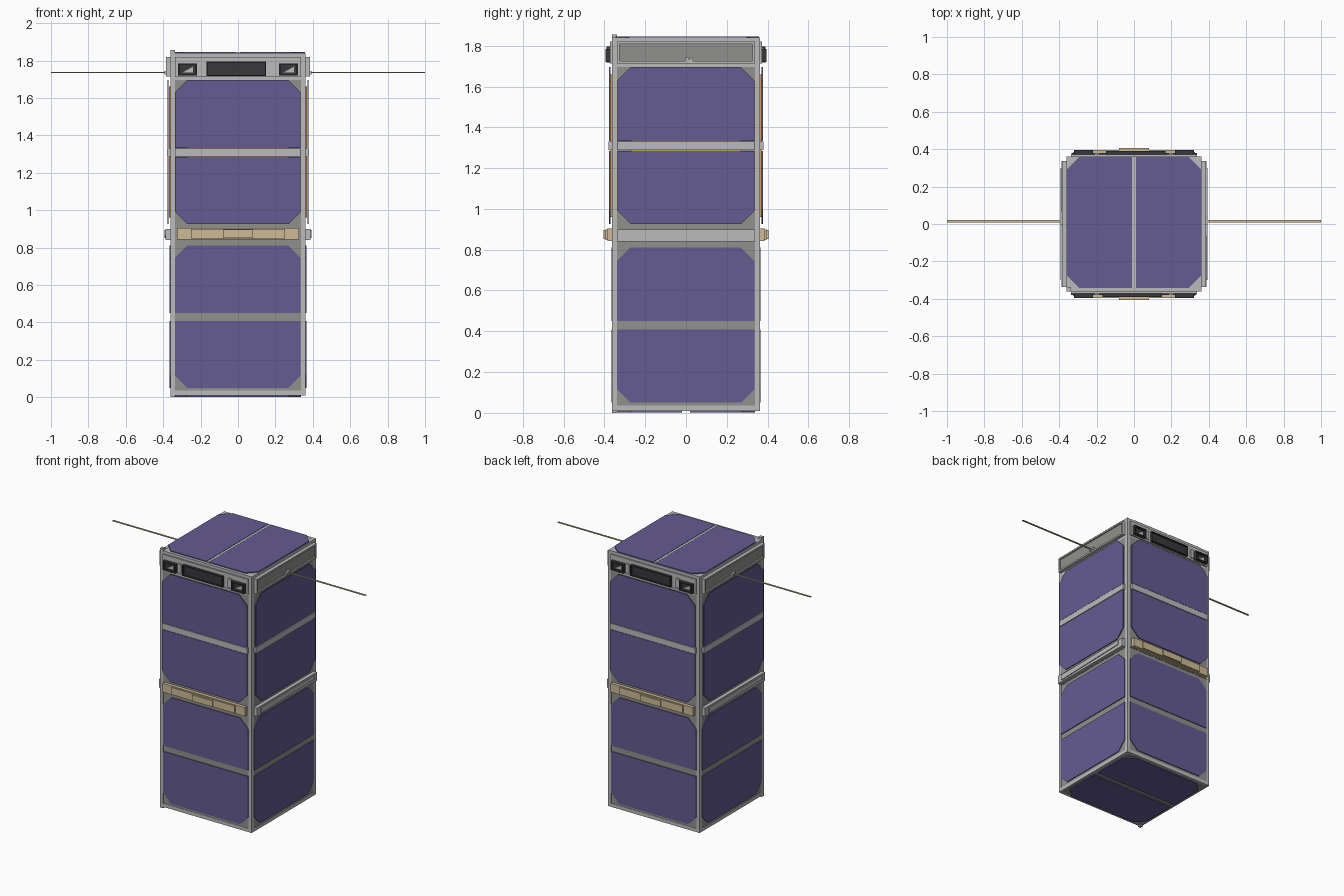
import bpy, bmesh, math
from mathutils import Matrix, Vector

if "Cube" in bpy.data.objects:
    bpy.data.objects.remove(bpy.data.objects["Cube"])


def mat(name, c):
    m = bpy.data.materials.new(name)
    m.diffuse_color = (*c, 1)
    m.use_nodes = True
    m.node_tree.nodes["Principled BSDF"].inputs["Base Color"].default_value = m.diffuse_color
    return m


PURPLE = mat("cell_purple", (0.13, 0.105, 0.29))
BOARD = mat("board_grey", (0.28, 0.28, 0.26))
METAL = mat("frame_grey", (0.5, 0.5, 0.5))
TAN = mat("tan", (0.62, 0.5, 0.3))
COPPER = mat("copper", (0.6, 0.33, 0.12))
DARK = mat("dark", (0.04, 0.04, 0.045))


def face(i):
    # 0 front, 1 right, 2 back, 3 left: local (u, -depth, z) turned about z
    return Matrix.Rotation(math.radians(90 * i), 4, 'Z')


def finish(bm, name, m, xf):
    bmesh.ops.recalc_face_normals(bm, faces=bm.faces)
    bm.transform(xf)
    me = bpy.data.meshes.new(name)
    bm.to_mesh(me)
    bm.free()
    ob = bpy.data.objects.new(name, me)
    bpy.context.collection.objects.link(ob)
    for mm in (m if isinstance(m, tuple) else (m,)):
        me.materials.append(mm)
    return ob


def prism(name, pts, d0, d1, m, xf=Matrix()):
    # outline in (u, z), extruded outward from depth d0 to d1
    bm = bmesh.new()
    f = bm.faces.new([bm.verts.new((u, -d0, z)) for u, z in pts])
    r = bmesh.ops.extrude_face_region(bm, geom=[f])
    bmesh.ops.translate(bm, vec=(0, d0 - d1, 0),
                        verts=[v for v in r["geom"] if isinstance(v, bmesh.types.BMVert)])
    return finish(bm, name, m, xf)


def plate(name, u0, u1, z0, z1, d0, d1, m, xf=Matrix()):
    return prism(name, [(u0, z0), (u1, z0), (u1, z1), (u0, z1)], d0, d1, m, xf)


def recessed(name, u0, u1, z0, z1, d0, d1, rim, sink, m, xf):
    # block whose outer face is inset and pushed in
    bm = bmesh.new()
    bmesh.ops.create_cube(bm, size=1)
    bm.transform(Matrix.Translation(((u0 + u1) / 2, -(d0 + d1) / 2, (z0 + z1) / 2))
                 @ Matrix.Diagonal((u1 - u0, d1 - d0, z1 - z0, 1)))
    f = min(bm.faces, key=lambda q: q.calc_center_median().y)
    bmesh.ops.inset_region(bm, faces=[f], thickness=rim)
    r = bmesh.ops.extrude_discrete_faces(bm, faces=[f])["faces"][0]
    r.material_index = 1
    bmesh.ops.translate(bm, verts=r.verts, vec=(0, sink, 0))
    return finish(bm, name, m, xf)


def cell(name, u0, u1, z0, z1, cut_top, d0, d1, xf):
    # solar cell with two clipped corners on one long edge
    c = 0.065
    if cut_top:
        pts = [(u0, z0), (u1, z0), (u1, z1 - c), (u1 - c, z1), (u0 + c, z1), (u0, z1 - c)]
    else:
        pts = [(u0 + c, z0), (u1 - c, z0), (u1, z0 + c), (u1, z1), (u0, z1), (u0, z0 + c)]
    prism(name, pts, d0, d1, PURPLE, xf)


# corner rails, one of them longer at both ends
for i in range(4):
    lo, hi = (0.0, 1.855) if i == 0 else (0.01, 1.84)
    plate("corner_rail", -0.362, -0.338, lo, hi, 0.338, 0.362, METAL, face(i))

for i in range(4):
    X = face(i)
    # horizontal frame bars and side boards
    for z0, z1 in ((0.01, 0.035), (1.82, 1.84), (1.695, 1.72)):
        plate("frame_bar", -0.338, 0.338, z0, z1, 0.34, 0.362, METAL, X)
    plate("lower_board", -0.338, 0.338, 0.035, 0.835, 0.345, 0.36, BOARD, X)
    plate("upper_board", -0.338, 0.338, 0.835, 1.70, 0.345, 0.362, BOARD, X)

    # solar cells with copper backing on the upper pair
    cell("lower_cell", -0.338, 0.335, 0.05, 0.408, False, 0.36, 0.366, X)
    cell("lower_cell", -0.338, 0.335, 0.45, 0.81, True, 0.36, 0.366, X)
    plate("copper_backing", -0.27, 0.27, 0.96, 1.66, 0.362, 0.370, COPPER, X)
    cell("upper_cell", -0.336, 0.335, 0.925, 1.285, False, 0.371, 0.377, X)
    cell("upper_cell", -0.336, 0.335, 1.333, 1.695, True, 0.371, 0.377, X)
    plate("cell_divider", -0.336, 0.335, 1.288, 1.33, 0.362, 0.379, METAL, X)

    if i % 2 == 0:
        # front and back: tan bowed hinge bar and equipment ports
        plate("waist_bar", -0.325, 0.325, 0.843, 0.905, 0.362, 0.386, TAN, X)
        plate("waist_bar_step", -0.25, 0.25, 0.848, 0.9, 0.386, 0.395, TAN, X)
        plate("waist_bar_crown", -0.08, 0.08, 0.852, 0.896, 0.395, 0.405, TAN, X)
        plate("port_panel", -0.338, 0.338, 1.712, 1.82, 0.345, 0.372, METAL, X)
        recessed("centre_port", -0.168, 0.15, 1.718, 1.795, 0.372, 0.39, 0.008, 0.012, (DARK, DARK), X)
        for s in (-1, 1):
            a, b = sorted((s * 0.22, s * 0.322))
            recessed("corner_port", a, b, 1.72, 1.785, 0.372, 0.395, 0.012, 0.018, (DARK, DARK), X)
            # angled light tab in the port
            c = s * 0.27
            prism("port_tab", [(c - 0.028, 1.735), (c + 0.03, 1.735), (c + 0.03, 1.768)],
                  0.377, 0.385, METAL, X)
            a, b = sorted((s * 0.185, s * 0.212))
            plate("port_latch", a, b, 1.725, 1.79, 0.372, 0.38, METAL, X)
    else:
        # left and right: metal waist bar with a wedge, framed top panel
        plate("waist_bar", -0.338, 0.338, 0.84, 0.9, 0.362, 0.388, METAL, X)
        prism("waist_wedge", [(-0.3, 0.85), (0.3, 0.865), (0.3, 0.895), (-0.3, 0.89)],
              0.388, 0.394, METAL, X)
        recessed("side_panel", -0.338, 0.338, 1.714, 1.82, 0.345, 0.386, 0.016, 0.01, (METAL, BOARD), X)
        # thin antenna rod with its root clamp
        u = 0.015 if i == 1 else -0.015
        plate("antenna", u - 0.006, u + 0.006, 1.733, 1.738, 0.36, 1.0, TAN, X)
        plate("antenna_clamp", u - 0.02, u + 0.02, 1.726, 1.745, 0.375, 0.392, METAL, X)

# end boards
plate("top_board", -0.36, 0.36, 1.825, 1.839, -0.36, 0.36, METAL)
plate("bottom_board", -0.36, 0.36, 0.01, 0.02, -0.36, 0.36, BOARD)

# top cells, split along x = 0 (cell local z runs across x)
T = Matrix(((0, 0, 1, 0), (1, 0, 0, 0.008), (0, -1, 0, 0), (0, 0, 0, 1)))
cell("top_cell", -0.35, 0.35, -0.358, -0.01, False, 1.839, 1.846, T)
cell("top_cell", -0.35, 0.35, 0.01, 0.358, True, 1.839, 1.846, T)
plate("top_divider", -0.008, 0.008, 1.839, 1.845, -0.355, 0.345, METAL)

# bottom cells, split along y = 0
B = Matrix(((1, 0, 0, 0), (0, 0, 1, 0), (0, 1, 0, 0), (0, 0, 0, 1)))
cell("bottom_cell", -0.338, 0.338, -0.338, -0.02, False, -0.01, -0.002, B)
cell("bottom_cell", -0.338, 0.338, 0.02, 0.338, True, -0.01, -0.002, B)
